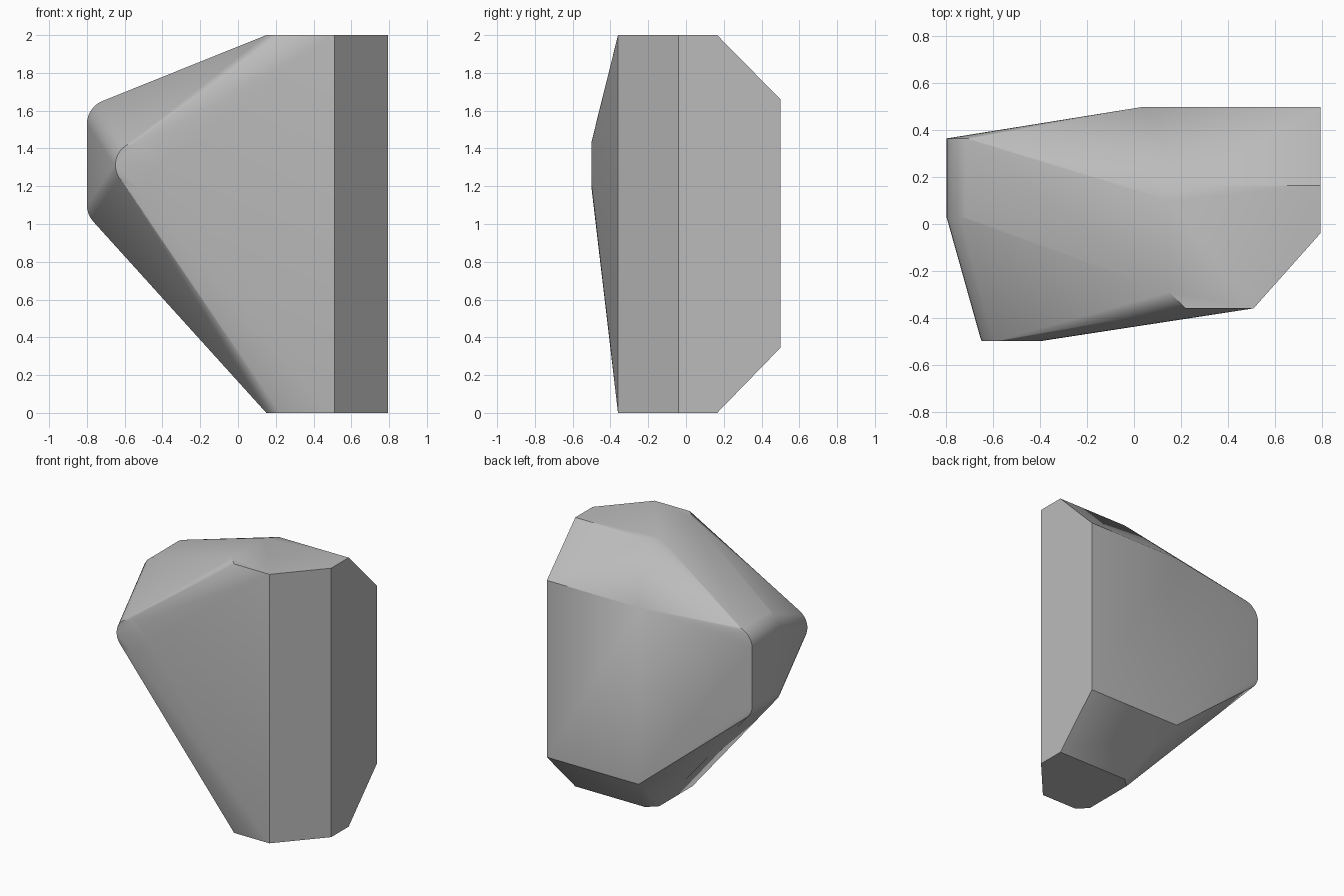
import bpy, bmesh, math

if "Cube" in bpy.data.objects:
    bpy.data.objects.remove(bpy.data.objects["Cube"])

bm = bmesh.new()


def cylinder_points(x, z, r, y0, y1, n=32):
    """Rim points of a round bar running along y."""
    for i in range(n):
        a = 2 * math.pi * i / n
        for y in (y0, y1):
            bm.verts.new((x + r * math.cos(a), y, z + r * math.sin(a)))


# upright block: the same outline at top and bottom
outline = [(0.795, -0.04), (0.795, 0.165), (0.22, 0.165), (0.15, 0.1),
           (0.15, -0.29), (0.22, -0.36), (0.51, -0.36)]
for x, y in outline:
    for z in (0, 2):
        bm.verts.new((x, y, z))

# back panel, set in from the top and bottom
for x in (0.04, 0.795):
    for z in (0.345, 1.66):
        bm.verts.new((x, 0.5, z))

# rounded left end and front nose
for z in (1.10, 1.53):
    cylinder_points(-0.67, z, 0.13, 0.03, 0.365)
cylinder_points(-0.525, 1.312, 0.124, -0.5, -0.5)
cylinder_points(-0.525, 1.312, 0.13, -0.487, -0.487)
bmesh.ops.remove_doubles(bm, verts=bm.verts[:], dist=1e-5)

# wrap everything in one convex shell
hull = bmesh.ops.convex_hull(bm, input=bm.verts[:])
inside = {g for g in hull["geom_interior"] + hull["geom_unused"]
          if isinstance(g, bmesh.types.BMVert)}
bmesh.ops.delete(bm, geom=list(inside), context="VERTS")
bmesh.ops.dissolve_limit(bm, angle_limit=math.radians(0.3),
                         verts=bm.verts[:], edges=bm.edges[:])
bmesh.ops.recalc_face_normals(bm, faces=bm.faces[:])

mesh = bpy.data.meshes.new("faceted_shell")
bm.to_mesh(mesh)
bm.free()
shell = bpy.data.objects.new("faceted_shell", mesh)
bpy.context.collection.objects.link(shell)

grey = bpy.data.materials.new("plain grey")
grey.diffuse_color = (0.5, 0.5, 0.5, 1)
grey.use_nodes = True
grey.node_tree.nodes["Principled BSDF"].inputs["Base Color"].default_value = grey.diffuse_color
mesh.materials.append(grey)

# smooth the rounded corners, keep the edges crisp
bpy.context.view_layer.objects.active = shell
shell.select_set(True)
bpy.ops.object.shade_smooth_by_angle(angle=math.radians(30))
